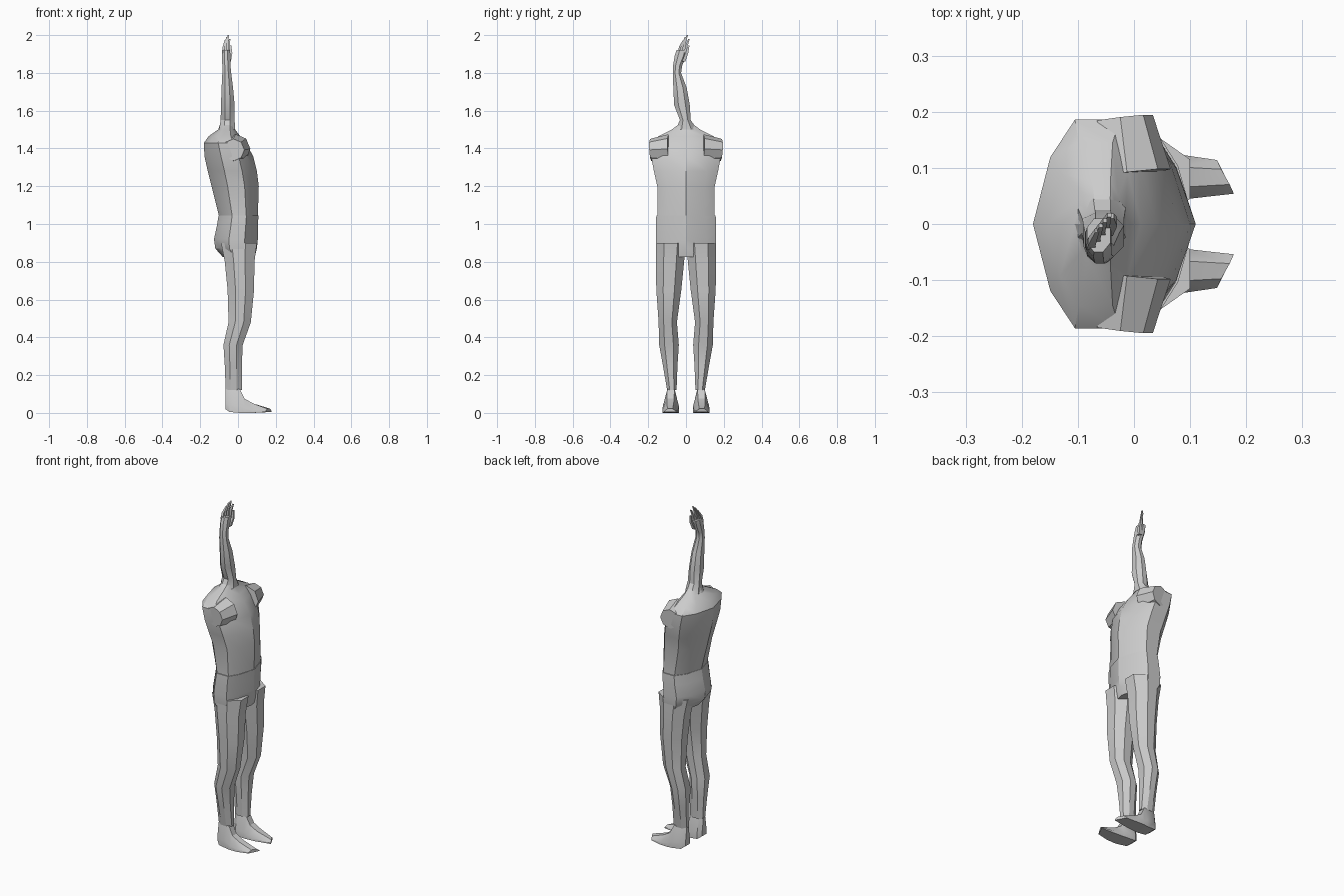
import bpy, bmesh, math
from mathutils import Vector, Matrix

if "Cube" in bpy.data.objects:
    bpy.data.objects.remove(bpy.data.objects["Cube"])

# Normalised cross-sections: (fraction back-to-front, fraction across -1..1)
BODY = [(0, 0), (.14, .64), (.34, 1), (.70, 1), (.86, .66), (1, 0),
        (.86, -.66), (.70, -1), (.34, -1), (.14, -.64)]
LIMB = [(0, .45), (.3, 1), (.68, 1), (1, .45), (1, -.45), (.68, -1), (.3, -1), (0, -.45)]
BOX = [(0, 1), (1, 1), (1, -1), (0, -1)]


def finish(name, bm, angle=30):
    bmesh.ops.recalc_face_normals(bm, faces=bm.faces)
    me = bpy.data.meshes.new(name)
    bm.to_mesh(me)
    bm.free()
    ob = bpy.data.objects.new(name, me)
    bpy.context.collection.objects.link(ob)
    bpy.ops.object.select_all(action='DESELECT')
    ob.select_set(True)
    bpy.context.view_layer.objects.active = ob
    bpy.ops.object.shade_smooth_by_angle(angle=math.radians(angle))
    return ob


def skin(bm, loops):
    rings = [[bm.verts.new(p) for p in loop] for loop in loops]
    n = len(rings[0])
    for a, b in zip(rings, rings[1:]):
        for i in range(n):
            j = (i + 1) % n
            bm.faces.new((a[i], a[j], b[j], b[i]))
    bm.faces.new(rings[0])
    bm.faces.new(rings[-1])


def loft(name, section, rows):
    """Rows are (z, x back, x front, y min, y max)."""
    bm = bmesh.new()
    skin(bm, [[(x0 + (x1 - x0) * u, (y0 + y1) / 2 + (y1 - y0) / 2 * v, z)
               for u, v in section] for z, x0, x1, y0, y1 in rows])
    return finish(name, bm)


def sym(rows):
    return [(z, a, b, -w, w) for z, a, b, w in rows]


def mirror_y(ob):
    m = ob.modifiers.new("mirror", 'MIRROR')
    m.use_axis = (False, True, False)


# Torso
loft("torso", BODY, sym([
    (1.04, -.10, .105, .152), (1.20, -.14, .11, .152), (1.28, -.16, .10, .170),
    (1.36, -.178, .08, .185), (1.43, -.18, .04, .186), (1.465, -.155, .012, .145),
    (1.50, -.105, -.015, .075), (1.53, -.095, -.02, .035)]))

# Hips
loft("hips", BODY, sym([
    (.825, -.08, .088, .150), (.87, -.12, .10, .159), (.92, -.127, .105, .159),
    (.99, -.112, .106, .16), (1.045, -.103, .108, .157)]))

# Legs
mirror_y(loft("leg", LIMB, [
    (.90, -.09, .10, .002, .158), (.80, -.07, .087, .010, .160), (.65, -.055, .085, .025, .157),
    (.48, -.05, .068, .048, .145), (.36, -.077, .025, .038, .142),
    (.25, -.07, .02, .045, .122), (.12, -.065, .02, .050, .100)]))

# Feet: cross-sections (x, sole z, top z, inner y, outer y) from heel to toe
bm = bmesh.new()
feet = [(-.066, .02, .125, .058, .098), (-.045, .005, .13, .04, .115),
        (.01, 0, .125, .038, .122), (.035, 0, .075, .04, .125), (.08, 0, .05, .043, .124),
        (.163, .005, .022, .054, .114)]
loops = []
for x, z0, z1, y0, y1 in feet:
    m, w, s = (y0 + y1) / 2, (y1 - y0) / 2, (.015 if x > .1 else 0)
    zm = z0 + (z1 - z0) * .3
    loops.append([(x + s, y0, z0), (x + s, y0, zm), (x + s / 2, m - w * .45, z1),
                  (x - s / 2, m + w * .45, z1), (x - s, y1, zm), (x - s, y1, z0)])
skin(bm, loops)
mirror_y(finish("foot", bm))

# Shoulder stumps with flat caps
bm = bmesh.new()
bmesh.ops.create_cone(bm, cap_ends=True, segments=8, radius1=.078, radius2=.058, depth=.10)
turn = Matrix.Rotation(math.radians(7), 4, 'Z') @ Matrix.Rotation(math.radians(-93), 4, 'X')
bm.transform(Matrix.Translation((-.018, .138, 1.395)) @ turn)
mirror_y(finish("shoulder_stump", bm))

# Raised forearm, wrist and palm
loft("raised_arm", LIMB, [
    (1.50, -.10, -.015, -.055, .060), (1.55, -.092, -.018, -.032, .025),
    (1.63, -.09, -.018, -.063, .020), (1.72, -.087, -.026, -.067, .004),
    (1.80, -.083, -.036, -.070, -.026), (1.84, -.083, -.040, -.068, -.020),
    (1.89, -.086, -.040, -.060, .004), (1.92, -.084, -.042, -.050, .010)])


# Fingers and thumb
def finger(name, pts, r):
    bm = bmesh.new()
    skin(bm, [[(x + (u - .5) * 2 * r * k, y + v * r * k, z) for u, v in BOX]
              for (x, y, z), k in zip(pts, (1.15, 1, .55))])
    finish(name, bm)


for i in range(4):
    t = i / 3
    top = (1.975, 1.99, 2.0, 1.98)[i]
    base = Vector((-.077 + .028 * t, -.038 + .036 * t, 1.905))
    tip = Vector((-.066 + .022 * t, -.012 + .028 * t, top))
    mid = base.lerp(tip, .5) + Vector((-.003, -.005, 0))
    finger("finger_%d" % (i + 1), (base, mid, tip), .0065)
finger("thumb", ((-.047, -.012, 1.86), (-.038, .004, 1.905), (-.040, .014, 1.945)), .008)
